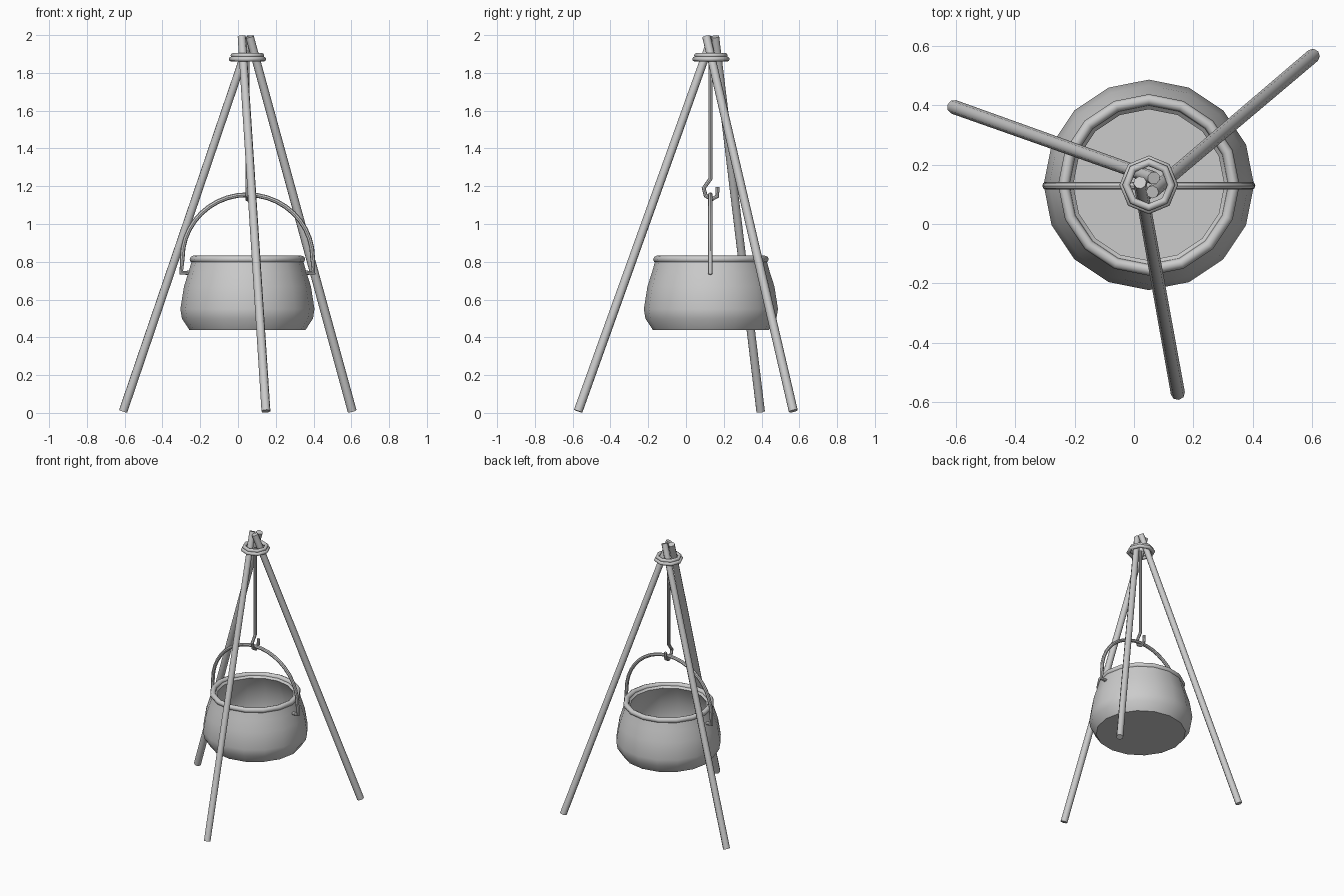
import bpy, bmesh, math
from mathutils import Vector

if "Cube" in bpy.data.objects:
    bpy.data.objects.remove(bpy.data.objects["Cube"])

CX, CY = 0.05, 0.132   # axis of the pot and hook


def finish(ob, angle=40):
    bpy.ops.object.select_all(action='DESELECT')
    ob.select_set(True)
    bpy.context.view_layer.objects.active = ob
    bpy.ops.object.shade_smooth_by_angle(angle=math.radians(angle))


def pole(name, a, b, r1, r2, sides=8):
    a, b = Vector(a), Vector(b)
    d = b - a
    bpy.ops.mesh.primitive_cone_add(vertices=sides, radius1=r1, radius2=r2, depth=d.length,
                                    location=(a + b) / 2,
                                    rotation=d.to_track_quat('Z', 'Y').to_euler())
    bpy.context.object.name = name
    finish(bpy.context.object, 50)


def ring(name, z, major, minor, sides, minor_sides):
    bpy.ops.mesh.primitive_torus_add(major_radius=major, minor_radius=minor,
                                     major_segments=sides, minor_segments=minor_sides,
                                     location=(CX, CY, z))
    bpy.context.object.name = name
    finish(bpy.context.object, 50)


def lathe(name, profile, sides):
    bm = bmesh.new()
    vs = [bm.verts.new((r, 0, z)) for r, z in profile]
    es = [bm.edges.new(p) for p in zip(vs, vs[1:])]
    bmesh.ops.spin(bm, geom=vs + es, axis=(0, 0, 1), cent=(0, 0, 0),
                   steps=sides, angle=2 * math.pi)
    bmesh.ops.remove_doubles(bm, verts=bm.verts, dist=1e-4)
    bmesh.ops.recalc_face_normals(bm, faces=bm.faces)
    me = bpy.data.meshes.new(name)
    bm.to_mesh(me)
    bm.free()
    ob = bpy.data.objects.new(name, me)
    ob.location = (CX, CY, 0)
    bpy.context.collection.objects.link(ob)
    finish(ob)


def rod(name, pts, radius):
    cu = bpy.data.curves.new(name, 'CURVE')
    cu.dimensions = '3D'
    cu.bevel_depth = radius
    cu.bevel_resolution = 2
    cu.use_fill_caps = True
    sp = cu.splines.new('POLY')
    sp.points.add(len(pts) - 1)
    for p, co in zip(sp.points, pts):
        p.co = (*co, 1)
    ob = bpy.data.objects.new(name, cu)
    bpy.context.collection.objects.link(ob)
    bpy.ops.object.select_all(action='DESELECT')
    ob.select_set(True)
    bpy.context.view_layer.objects.active = ob
    bpy.ops.object.convert(target='MESH')
    finish(bpy.context.object)


# Tripod legs, crossing at the top
pole("left_leg", (-0.608, 0.395, 0.009), (0.067, 0.155, 1.992), 0.024, 0.022)
pole("right_leg", (0.604, 0.568, 0.010), (0.062, 0.108, 1.992), 0.024, 0.022)
pole("front_leg", (0.148, -0.571, 0.009), (0.02, 0.14, 1.992), 0.024, 0.022)

# Lashing around the leg tops
ring("lower_lashing", 1.873, 0.086, 0.013, 8, 8)
ring("upper_lashing", 1.892, 0.076, 0.013, 8, 8)

# Hanging hook
hook = [(0.13, 1.88), (0.13, 1.24), (0.094, 1.19), (0.104, 1.15),
        (0.135, 1.13), (0.164, 1.146), (0.168, 1.195)]
rod("hook", [(CX, y, z) for y, z in hook], 0.011)

# Bail handle: half ellipse with feet bent into the pot
arc = [(0.345 * math.cos(t), 0.82 + 0.335 * math.sin(t))
       for t in (math.pi * i / 20 for i in range(21))]
bail = [(0.30, 0.742), (0.35, 0.742)] + arc + [(-0.35, 0.742), (-0.30, 0.742)]
rod("bail", [(CX + x, CY - 0.003, z) for x, z in bail], 0.0125)

# Open pot, outside then inside
lathe("pot", [(0, 0.44), (0.308, 0.44), (0.347, 0.50), (0.355, 0.55), (0.336, 0.67),
              (0.312, 0.745), (0.295, 0.805), (0.27, 0.815), (0.255, 0.80), (0.285, 0.745),
              (0.31, 0.67), (0.33, 0.55), (0.32, 0.50), (0.29, 0.465), (0, 0.465)], 16)
ring("pot_rim", 0.813, 0.287, 0.019, 16, 8)
